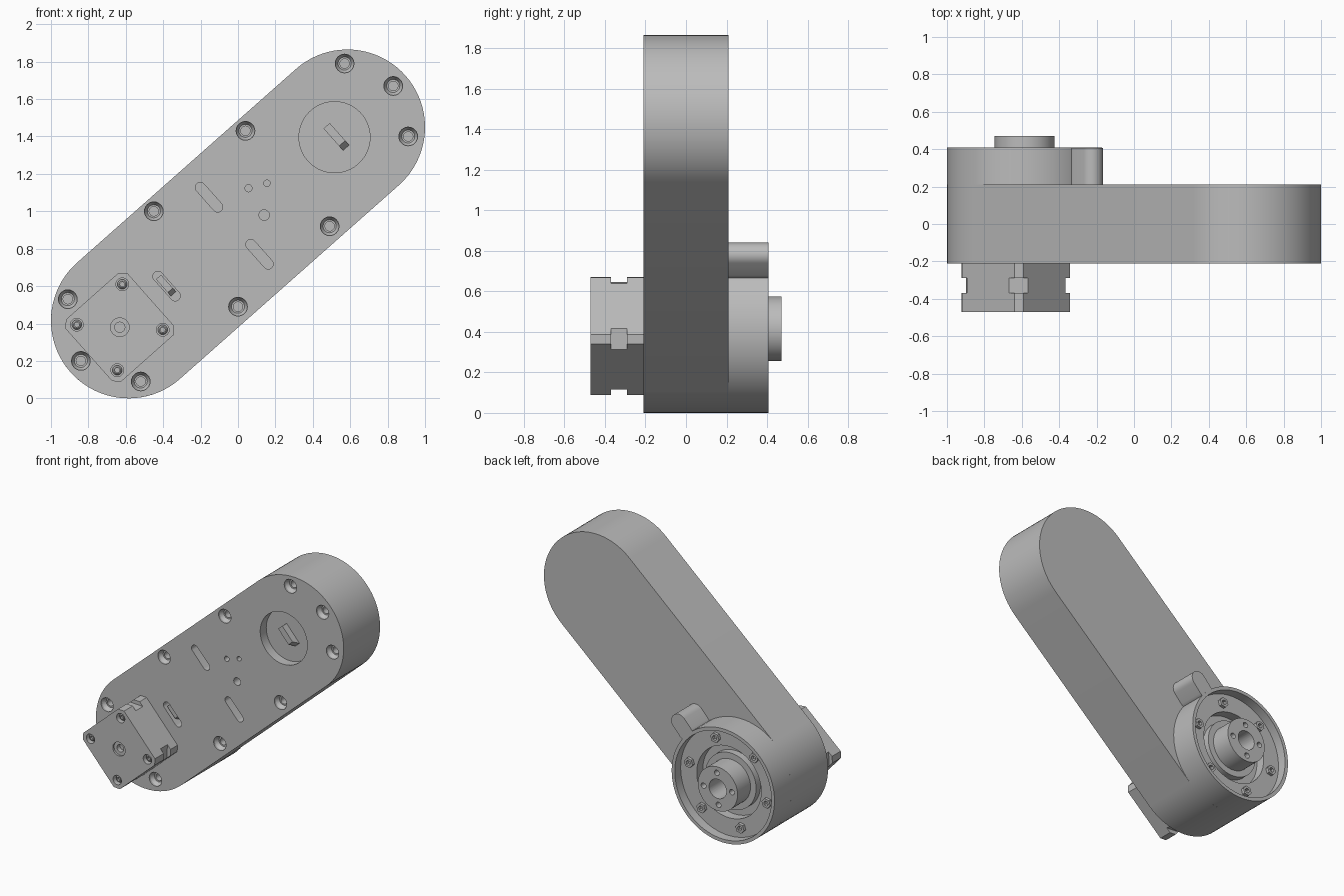
import bpy, bmesh, math
from mathutils import Vector

cube = bpy.data.objects.get("Cube")
if cube:
    bpy.data.objects.remove(cube, do_unlink=True)

grey = bpy.data.materials.new("housing grey")
grey.use_nodes = True
colour = (0.5, 0.5, 0.5, 1)
grey.diffuse_color = colour
grey.node_tree.nodes["Principled BSDF"].inputs["Base Color"].default_value = colour

TILT = math.radians(41.6)          # slope of the arm in the xz plane
LOW, HIGH = (-0.585, 0.415), (0.585, 1.45)
R = 0.415
FRONT, BACK = -0.21, 0.21
parts = []


def polar(centre, radius, angle):
    return (centre[0] + radius * math.cos(angle), centre[1] + radius * math.sin(angle))


def lathe(bm, centre, profile, seg=32, turn=0.0):
    """Revolve (radius, y) points about a y axis through centre (x, z)."""
    rings = []
    for r, y in profile:
        n = 1 if r == 0 else seg
        ring = []
        for i in range(n):
            x, z = polar(centre, r, turn + math.tau * i / seg)
            ring.append(bm.verts.new((x, y, z)))
        rings.append(ring)
    pairs = list(zip(rings, rings[1:]))
    if profile[0][0] > 0:
        pairs.append((rings[-1], rings[0]))
    for a, b in pairs:
        for i in range(seg):
            j = (i + 1) % seg
            quad = [a[i % len(a)], a[j % len(a)], b[j % len(b)], b[i % len(b)]]
            bm.faces.new(list(dict.fromkeys(quad)))


def disc(bm, centre, radius, y0, y1, seg=32):
    lathe(bm, centre, [(0, y0), (radius, y0), (radius, y1), (0, y1)], seg)


def prism(bm, outline, y0, y1):
    """Extrude an xz outline from y0 to y1."""
    a = [bm.verts.new((x, y0, z)) for x, z in outline]
    b = [bm.verts.new((x, y1, z)) for x, z in outline]
    bm.faces.new(a)
    bm.faces.new(b[::-1])
    for i in range(len(a)):
        j = (i + 1) % len(a)
        bm.faces.new((a[i], b[i], b[j], a[j]))


def capsule(start, end, radius, seg):
    """Round-ended outline around the line from start to end."""
    heading = math.atan2(end[1] - start[1], end[0] - start[0])
    pts = []
    for c, first in ((end, heading - math.pi / 2), (start, heading + math.pi / 2)):
        pts += [polar(c, radius, first + math.pi * i / seg) for i in range(seg + 1)]
    return pts


def chamfered_square(centre, half, cut):
    """Tilted square with its corners cut off."""
    pts = []
    for k in range(4):
        for u, v in ((half, half - cut), (half - cut, half)):
            a = math.atan2(v, u) + TILT + k * math.pi / 2
            pts.append(polar(centre, math.hypot(u, v), a))
    return pts


def make(name, bm):
    bmesh.ops.recalc_face_normals(bm, faces=bm.faces)
    mesh = bpy.data.meshes.new(name)
    bm.to_mesh(mesh)
    bm.free()
    mesh.materials.append(grey)
    obj = bpy.data.objects.new(name, mesh)
    bpy.context.collection.objects.link(obj)
    parts.append(obj)
    return obj


def carve(obj, bm):
    """Subtract the cutter mesh from obj and discard the cutter."""
    cutter = make("cutter", bm)
    parts.remove(cutter)
    cutter.hide_render = True
    mod = obj.modifiers.new("holes", "BOOLEAN")
    mod.operation, mod.solver, mod.object = "DIFFERENCE", "EXACT", cutter
    graph = bpy.context.evaluated_depsgraph_get()
    result = bpy.data.meshes.new_from_object(obj.evaluated_get(graph))
    obj.modifiers.clear()
    obj.data = result
    bpy.data.objects.remove(cutter, do_unlink=True)


# Long round-ended arm
bm = bmesh.new()
prism(bm, capsule(LOW, HIGH, R, 40), FRONT, BACK)
arm = make("arm_housing", bm)

# Countersunk screw holes, slots, pin holes and the round port in the front
bm = bmesh.new()
screws = [(0.57, 1.79), (0.83, 1.67), (0.91, 1.4), (0.04, 1.43), (-0.45, 1.0),
          (0.49, 0.92), (0.0, 0.49), (-0.91, 0.53), (-0.84, 0.2), (-0.52, 0.09)]
top = FRONT - 0.01
for c in screws:
    lathe(bm, c, [(0, top), (0.05, top), (0.05, FRONT + 0.015), (0.035, FRONT + 0.04),
                  (0.025, FRONT + 0.04), (0.025, FRONT + 0.09), (0, FRONT + 0.09)], 24)
across = TILT - math.pi / 2
slots = [(-0.155, 1.075), (0.115, 0.77), (-0.382, 0.6)]
for c in slots:
    prism(bm, capsule(polar(c, -0.07, across), polar(c, 0.07, across), 0.027, 10), top, FRONT + 0.06)
for c, r in (((0.056, 1.123), 0.019), ((0.155, 1.15), 0.017), ((0.14, 0.98), 0.028)):
    disc(bm, c, r, top, FRONT + 0.06, 20)
PORT = (0.516, 1.396)
disc(bm, PORT, 0.19, top, FRONT + 0.07, 64)
carve(arm, bm)

# Ramped keys inside the port and the lowest slot
for name, c, length, half in (("port_key", (0.527, 1.397), 0.16, 0.022),
                              ("slot_key", (-0.382, 0.6), 0.13, 0.018)):
    bm = bmesh.new()
    ends = [polar(c, s * length / 2, across) for s in (-1, 1)]
    outline = [polar(e, s * half, TILT) for e, s in zip((ends[0], ends[1], ends[1], ends[0]), (-1, -1, 1, 1))]
    prism(bm, outline, FRONT + 0.02, FRONT + 0.075)
    slide = Vector((math.cos(across), 0, math.sin(across))) * -0.035
    bm.verts.ensure_lookup_table()
    for v in (bm.verts[1], bm.verts[2]):
        v.co += slide
    make(name, bm)

# Motor: chamfered end caps with a narrower middle section
MOTOR = (-0.632, 0.38)
for name, cut, y0, y1 in (("motor_rear_cap", 0.034, -0.47, -0.37),
                          ("motor_body", 0.072, -0.37, -0.29),
                          ("motor_front_cap", 0.034, -0.29, FRONT)):
    bm = bmesh.new()
    prism(bm, chamfered_square(MOTOR, 0.222, cut), y0, y1)
    obj = make(name, bm)
    if name == "motor_rear_cap":
        bm = bmesh.new()
        lathe(bm, MOTOR, [(0, -0.48), (0.05, -0.48), (0.05, -0.455), (0.027, -0.455),
                          (0.027, -0.42), (0, -0.42)])
        corners = [polar(MOTOR, 0.23, TILT + math.pi / 4 + k * math.pi / 2) for k in range(4)]
        for c in corners:
            disc(bm, c, 0.034, -0.48, -0.43, 24)
        carve(obj, bm)

# Motor screws, domed with a socket
bm = bmesh.new()
for c in corners:
    lathe(bm, c, [(0, -0.43), (0.026, -0.43), (0.026, -0.445), (0.018, -0.455),
                  (0.012, -0.455), (0.012, -0.44), (0, -0.44)], 20)
make("motor_screws", bm)

# Output ring, stepped recess and hub on the back
bm = bmesh.new()
lathe(bm, LOW, [(0, BACK), (R, BACK), (R, 0.408), (0.39, 0.408), (0.39, 0.34), (0.26, 0.34),
                (0.26, 0.27), (0.205, 0.27), (0.205, 0.32), (0.16, 0.32), (0.16, 0.47), (0, 0.47)], 80)
ring = make("output_ring_and_hub", bm)
bm = bmesh.new()
disc(bm, LOW, 0.07, 0.3, 0.48)
for k in range(4):
    disc(bm, polar(LOW, 0.115, TILT + math.pi / 4 + k * math.pi / 2), 0.02, 0.4, 0.48, 16)
carve(ring, bm)

# Hexagonal nuts around the recess
bm = bmesh.new()
for k in range(6):
    a = TILT + math.pi / 6 + k * math.pi / 3
    lathe(bm, polar(LOW, 0.32, a), [(0.018, 0.34), (0.036, 0.34), (0.036, 0.362), (0.018, 0.362)], 6, a)
make("ring_nuts", bm)

# Rounded lug beside the ring
bm = bmesh.new()
prism(bm, capsule(polar(LOW, 0.43, TILT + 0.06), (-0.226, 0.78), 0.06, 16), BACK, 0.407)
lug = make("ring_lug", bm)
bm = bmesh.new()
disc(bm, LOW, 0.405, BACK - 0.02, 0.43, 80)
carve(lug, bm)

# Smooth round walls, crisp edges
bpy.ops.object.select_all(action="DESELECT")
for obj in parts:
    obj.select_set(True)
bpy.context.view_layer.objects.active = arm
bpy.ops.object.shade_smooth_by_angle(angle=math.radians(30))
